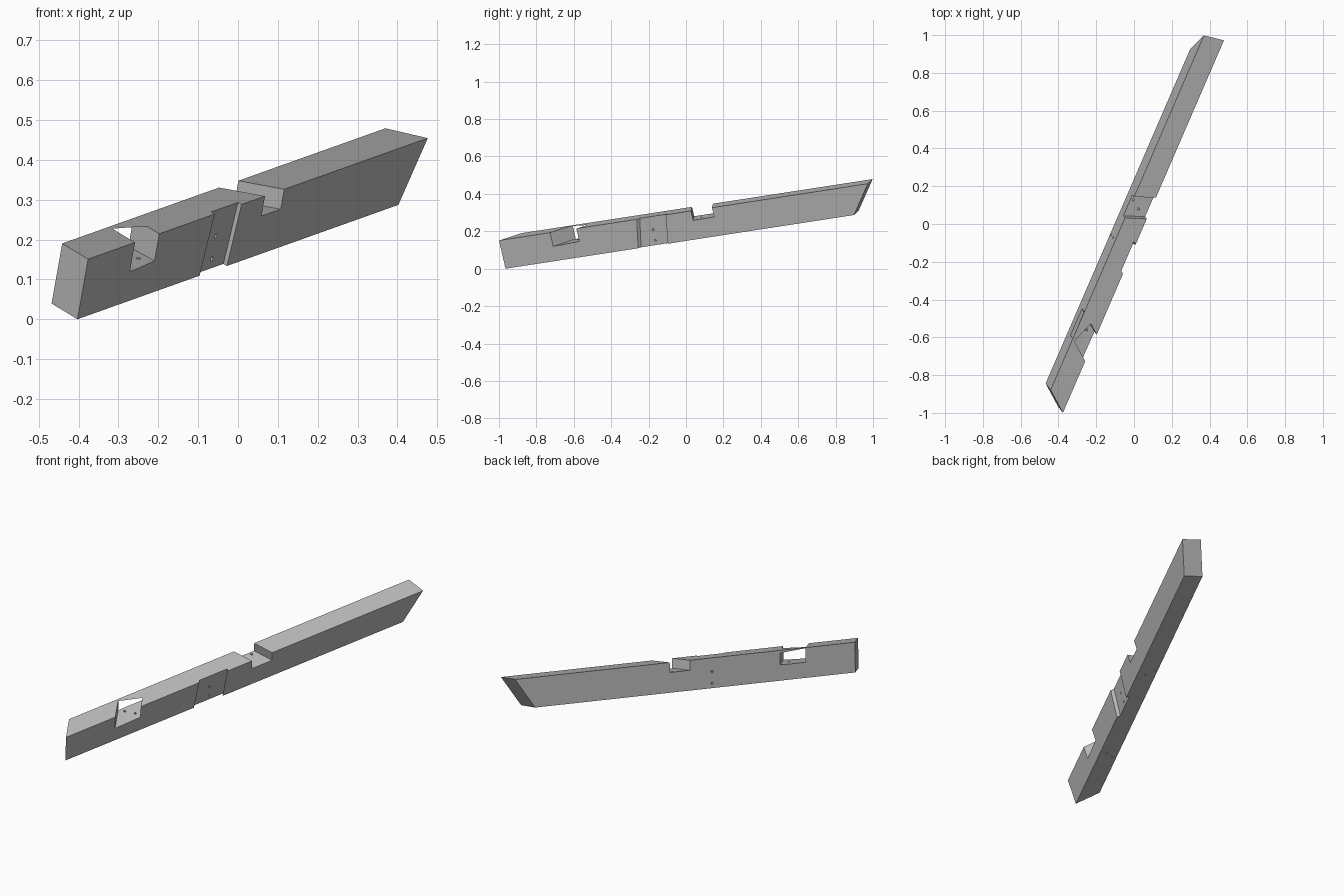
import bpy
import bmesh
import math
from itertools import product
from mathutils import Matrix, Vector

cube = bpy.data.objects.get("Cube")
if cube:
    bpy.data.objects.remove(cube, do_unlink=True)

WIDTH, HEIGHT = 0.111, 0.157
SKEW = 0.81  # lengthwise shift per unit of width for angled cuts

# Beam frame: length, width (towards the left side) and height directions
along = Vector((0.393, 0.909, 0.14)).normalized()
across = Vector((-0.9, 0.35, 0.24))
across = (across - along * across.dot(along)).normalized()
up = along.cross(across)
frame = Matrix((along, across, up)).transposed().to_4x4()
frame.translation = (-0.403, -0.965, 0)

wood = bpy.data.materials.new("grey_wood")
wood.use_nodes = True
wood.diffuse_color = (0.5, 0.5, 0.5, 1)
wood.node_tree.nodes["Principled BSDF"].inputs["Base Color"].default_value = (0.5, 0.5, 0.5, 1)


def solid(name, points):
    """Convex solid around points given as (length, width, height)."""
    bm = bmesh.new()
    for p in points:
        bm.verts.new(p)
    bmesh.ops.convex_hull(bm, input=bm.verts)
    bmesh.ops.dissolve_limit(bm, angle_limit=0.001, verts=bm.verts, edges=bm.edges)
    bmesh.ops.recalc_face_normals(bm, faces=bm.faces)
    mesh = bpy.data.meshes.new(name)
    bm.to_mesh(mesh)
    bm.free()
    mesh.materials.append(wood)
    obj = bpy.data.objects.new(name, mesh)
    bpy.context.collection.objects.link(obj)
    return obj


def block(name, corner):
    return solid(name, [corner(*c) for c in product((0, 1), repeat=3)])


def hole(name, start, end, radius=0.006):
    """Round peg from start to end; rings lie square to the drilled face."""
    upright = abs(end[2] - start[2]) > 0.01
    pts = []
    for p in (start, end):
        for i in range(16):
            a = math.tau * i / 16
            c, s = radius * math.cos(a), radius * math.sin(a)
            pts.append(Vector(p) + Vector((c, s, 0) if upright else (c, 0, s)))
    return solid(name, pts)


# Beam with a skewed foot end and a sloped head end
beam = block("timber_beam", lambda i, j, k: (
    2.035 + 0.12 * k - 0.015 * j + 0.015 if i else SKEW * WIDTH * j,
    WIDTH * j, HEIGHT * k))

# Cross notch through the top at mid length
def middle_notch(i, j, k):
    t = 0.16 if j else -0.05
    return (1.253 if i else 1.13) - 0.34 * t, t, 0.25 if k else 0.105


# Angled notch near the foot, leaving a thin wedge of wood on the left
def foot_notch(i, j, k):
    t = 0.16 if j else -0.05
    s = (0.455 if i else 0.30) + SKEW * t
    floor = 0.081 + (0.007 * i if not j else 0)
    roof = HEIGHT - 0.2 * (0.35 * (s - 0.386) + 0.94 * (t - 0.095))
    return s, t, roof if k else floor


# Shallow slanted housing on the right side
def side_housing(i, j, k):
    t = 0.015 if j else -0.05
    r = HEIGHT + 0.03 if k else -0.03
    edge = 0.955 + 0.16 * r if i else 0.78 + 0.19 * r
    return edge + SKEW * t, t, r


cutters = [block("middle_notch", middle_notch),
           block("foot_notch", foot_notch),
           block("side_housing", side_housing)]

# Peg holes down through the notch floors
for s, t in ((1.19, 0.095), (1.155, 0.05), (0.413, 0.086), (0.449, 0.042)):
    cutters.append(hole("floor_hole", (s, t, -0.03), (s, t, 0.12)))

# Peg holes through the side housing
for r in (0.085, 0.025):
    cutters.append(hole("side_hole", (0.87 - SKEW * 0.03, -0.03, r),
                        (0.87 + SKEW * 0.15, 0.15, r)))

for cutter in cutters:
    cutter.hide_render = True
    mod = beam.modifiers.new(cutter.name, 'BOOLEAN')
    mod.operation = 'DIFFERENCE'
    mod.solver = 'EXACT'
    mod.object = cutter

# Bake the cuts, drop the cutters and lay the beam in place
bpy.context.view_layer.update()
cut = bpy.data.meshes.new_from_object(beam.evaluated_get(bpy.context.evaluated_depsgraph_get()))
beam.modifiers.clear()
beam.data = cut
cut.materials.clear()
cut.materials.append(wood)
for poly in cut.polygons:
    poly.material_index = 0
    poly.use_smooth = False
for cutter in cutters:
    bpy.data.objects.remove(cutter, do_unlink=True)
cut.transform(frame)
cut.update()
